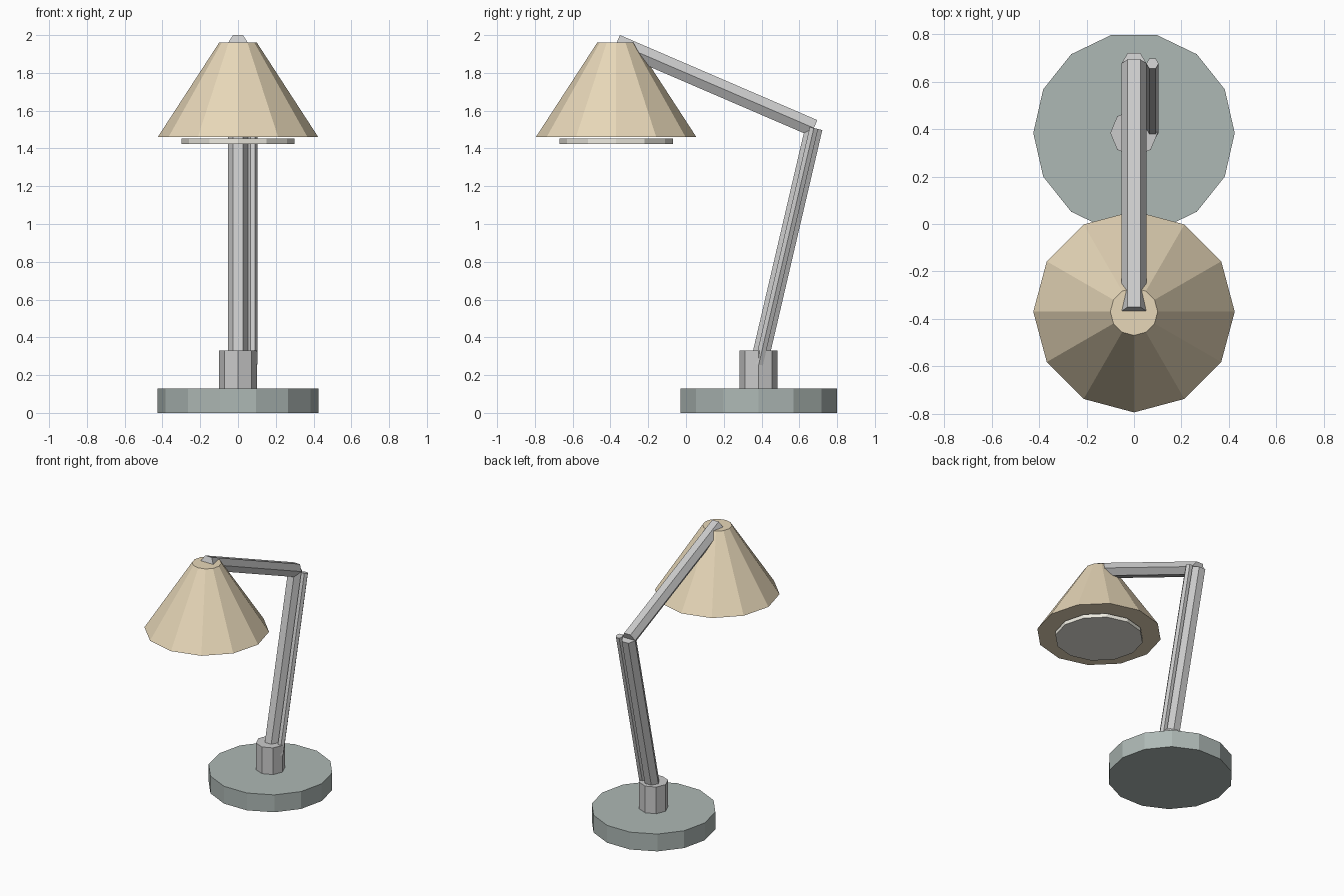
import bpy
import math
from mathutils import Vector, Matrix

if "Cube" in bpy.data.objects:
    bpy.data.objects.remove(bpy.data.objects["Cube"])


def material(name, color):
    m = bpy.data.materials.new(name)
    m.diffuse_color = (*color, 1)
    m.use_nodes = True
    m.node_tree.nodes["Principled BSDF"].inputs["Base Color"].default_value = m.diffuse_color
    return m


BASE = material("slate_green", (0.42, 0.48, 0.46))
TAN = material("warm_tan", (0.80, 0.68, 0.48))
CREAM = material("pale_cream", (0.84, 0.82, 0.74))
METAL = material("light_metal", (0.66, 0.67, 0.65))


def prism(name, start, end, sides, r1, r2, mat):
    """Flat-sided tapered cylinder between two points in a plane of constant x,
    with a corner pointing along +x."""
    start, end = Vector(start), Vector(end)
    axis = end - start
    length = axis.length
    bpy.ops.mesh.primitive_cone_add(vertices=sides, radius1=r1, radius2=r2, depth=length)
    ob = bpy.context.object
    ob.name = name
    # put the first corner on +x, then tilt about the x axis onto the segment
    first = max(ob.data.vertices, key=lambda v: v.co.xy.length).co
    ob.data.transform(Matrix.Rotation(-math.atan2(first.y, first.x), 4, 'Z'))
    ob.data.transform(Matrix.Rotation(math.atan2(-axis.y, axis.z), 4, 'X'))
    ob.location = (start + end) / 2
    ob.data.materials.append(mat)
    return ob


by, sy = 0.384, -0.37          # depth of the base and shade centres
elbow = (0.677, 1.508)

# Base and post
prism("base", (0, by, 0), (0, by, 0.13), 14, 0.425, 0.425, BASE)
prism("post", (0, by, 0.13), (0, by, 0.33), 8, 0.1, 0.1, METAL)

# Lower arm, side rod and upper arm, all hexagonal
prism("lower_arm", (0, 0.385, 0.256), (0, *elbow), 6, 0.053, 0.053, METAL)
prism("side_rod", (0.078, 0.385, 0.256), (0.078, *elbow), 6, 0.026, 0.026, METAL)
prism("upper_arm", (0, *elbow), (0, -0.368, 1.958), 6, 0.053, 0.053, METAL)

# Lamp shade and the light disc hanging just below it
prism("shade", (0, sy, 1.46), (0, sy, 1.96), 12, 0.425, 0.1, TAN)
prism("light_disc", (0, sy, 1.424), (0, sy, 1.452), 12, 0.3, 0.3, CREAM)
